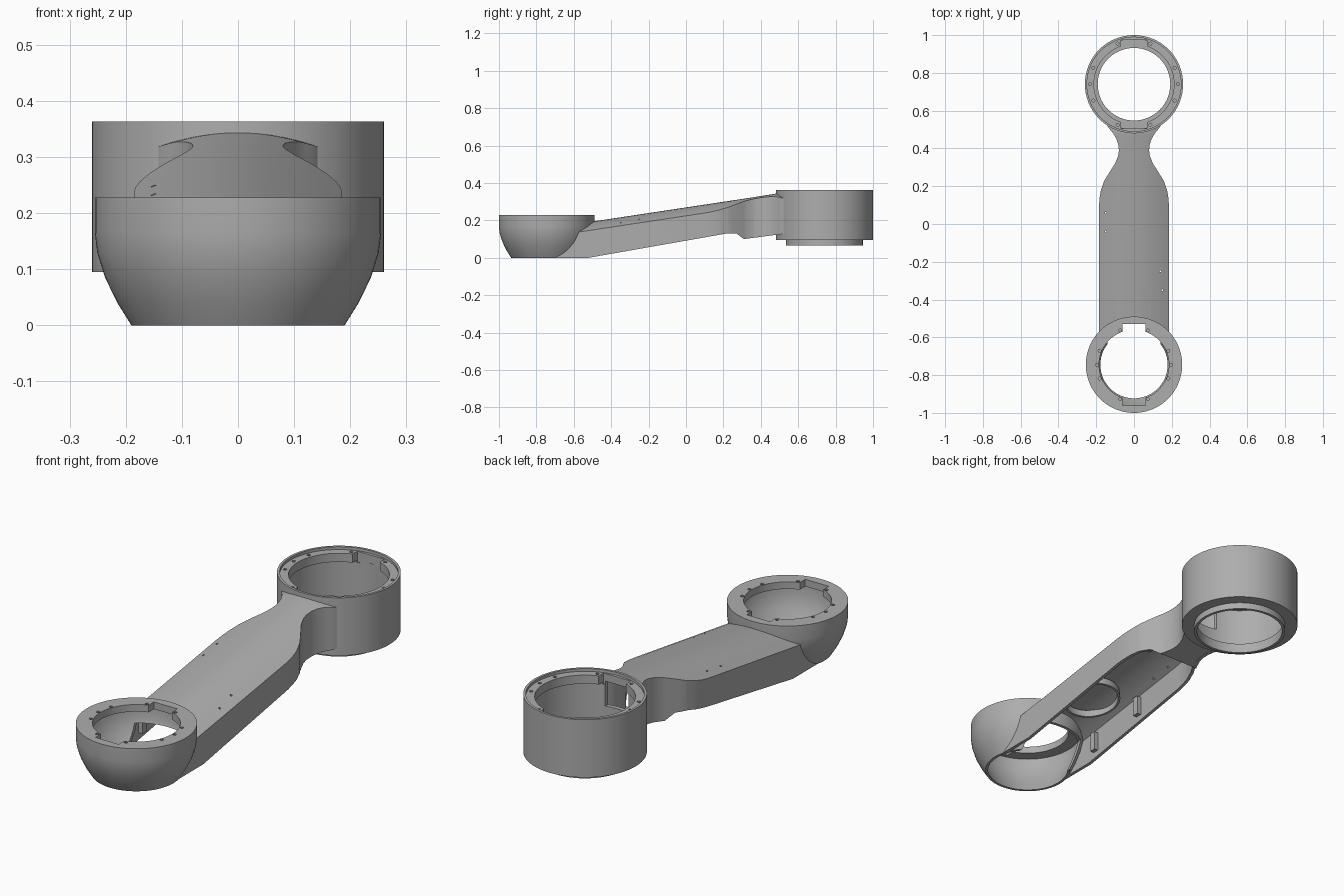
import bpy, bmesh, math
from mathutils import Matrix

cube = bpy.data.objects.get("Cube")
if cube:
    bpy.data.objects.remove(cube, do_unlink=True)

grey = bpy.data.materials.new("plain_grey")
grey.use_nodes = True
COLOUR = (0.42, 0.42, 0.42, 1)
grey.diffuse_color = COLOUR
grey.node_tree.nodes["Principled BSDF"].inputs["Base Color"].default_value = COLOUR

FRONT, REAR = -0.745, 0.74   # ring centres along y


def make(name, bm):
    bmesh.ops.recalc_face_normals(bm, faces=bm.faces)
    mesh = bpy.data.meshes.new(name)
    bm.to_mesh(mesh)
    bm.free()
    mesh.materials.append(grey)
    ob = bpy.data.objects.new(name, mesh)
    bpy.context.collection.objects.link(ob)
    return ob


def skin(name, loops, closed):
    """Join equal loops of points into a solid; closed also joins last to first."""
    bm = bmesh.new()
    rows = [[bm.verts.new(p) for p in loop] for loop in loops]
    n = len(rows[0])
    pairs = list(zip(rows, rows[1:])) + ([(rows[-1], rows[0])] if closed else [])
    for a, b in pairs:
        for i in range(n):
            j = (i + 1) % n
            bm.faces.new((a[i], a[j], b[j], b[i]))
    if not closed:
        bm.faces.new(rows[0])
        bm.faces.new(rows[-1])
    return make(name, bm)


def lathe(name, profile, y, steps=96):
    loops = []
    for k in range(steps):
        a = math.tau * k / steps
        loops.append([(r * math.cos(a), y + r * math.sin(a), z) for r, z in profile])
    return skin(name, loops, True)


def box(name, x0, x1, y0, y1, z0, z1):
    return skin(name, [[(x0, y, z0), (x1, y, z0), (x1, y, z1), (x0, y, z1)]
                       for y in (y0, y1)], False)


def drum(name, x, y, profile, steps):
    """Solid turned shape from a profile running bottom to top."""
    return skin(name, [[(x + r * math.cos(math.tau * k / steps),
                         y + r * math.sin(math.tau * k / steps), z)
                        for k in range(steps)] for r, z in profile], False)


def cut(ob, cutter):
    cutter.hide_render = True
    mod = ob.modifiers.new("cut", "BOOLEAN")
    mod.operation = "DIFFERENCE"
    mod.solver = "EXACT"
    mod.object = cutter
    bpy.context.view_layer.objects.active = ob
    bpy.ops.object.modifier_apply(modifier=mod.name)
    bpy.data.objects.remove(cutter, do_unlink=True)


def lerp(points, y):
    for (a, u), (b, v) in zip(points, points[1:]):
        if y <= b:
            return u + (v - u) * max(0, (y - a) / (b - a))
    return points[-1][1]


# Front bowl with a flange around its mouth
bowl_side = [(0.19, 0), (0.215, 0.04), (0.237, 0.085), (0.251, 0.13), (0.255, 0.165), (0.255, 0.228)]
bowl_inside = [(0.185, 0.228), (0.185, 0.195), (0.24, 0.195), (0.24, 0.14),
               (0.222, 0.085), (0.2, 0.04), (0.178, 0)]
bowl = lathe("front_bowl", bowl_side + bowl_inside, FRONT)
cut(bowl, box("notch", -0.06, 0.06, FRONT - 0.215, FRONT + 0.215, 0.19, 0.25))
cut(bowl, box("passage", -0.14, 0.14, FRONT + 0.1, FRONT + 0.3, -0.05, 0.12))

# Rear ring with bottom lip and bolting ledge
ring = lathe("rear_ring", [
    (0.205, 0.065), (0.205, 0.095), (0.26, 0.095), (0.26, 0.363), (0.249, 0.363),
    (0.249, 0.35), (0.212, 0.35), (0.212, 0.31), (0.24, 0.31), (0.24, 0.11),
    (0.192, 0.11), (0.192, 0.065)], REAR)
cut(ring, box("ledge_gap", -0.07, 0.07, REAR - 0.235, REAR + 0.235, 0.3, 0.4))
cut(ring, box("cable_window", -0.06, 0.06, REAR - 0.3, REAR - 0.2, 0.2, 0.315))

# Bolt holes in both flanges
for ob, y, r, z in ((bowl, FRONT, 0.196, 0.21), (ring, REAR, 0.232, 0.335)):
    for side in (0, 180):
        for angle in (-68, -22, 0, 22, 68):
            a = math.radians(side + angle)
            cut(ob, drum("bolt_hole", r * math.cos(a), y + r * math.sin(a),
                         [(0.008, z - 0.01), (0.008, z + 0.05)], 10))

# Arm outline, crown line and underside along y
WIDTH = [(-0.75, 0.185), (0.1, 0.185), (0.14, 0.182), (0.18, 0.175), (0.23, 0.157),
         (0.28, 0.126), (0.32, 0.1), (0.36, 0.084), (0.39, 0.08), (0.42, 0.083),
         (0.45, 0.093), (0.48, 0.11), (0.51, 0.135), (0.54, 0.152)]
TOP = [(-0.75, 0.156), (0.37, 0.325), (0.48, 0.343), (0.54, 0.346)]
BOTTOM = [(-0.75, 0), (-0.52, 0), (0.22, 0.13), (0.27, 0.13), (0.31, 0.1), (0.54, 0.13)]
WALL = 0.015


def crown(y, inset):
    """Arched line from one side to the other at station y."""
    hw = lerp(WIDTH, y) - inset
    pts = []
    for k in range(13):
        x = hw * (k / 6 - 1)
        pts.append((x, y, lerp(TOP, y) - inset - 0.045 * (x / 0.185) ** 2))
    return pts


def channel(y):
    outer, inner = crown(y, 0), crown(y, WALL)[::-1]
    base = lerp(BOTTOM, y)

    def foot(p):
        return (p[0], y, base)
    return ([foot(outer[0])] + outer + [foot(outer[-1]), foot(inner[0])]
            + inner + [foot(inner[-1])])


stations = sorted({y for line in (WIDTH, TOP, BOTTOM) for y, _ in line}
                  | {0.12, 0.16, 0.205, 0.255, 0.3, 0.34, 0.405, 0.435, 0.465, 0.495, 0.525})
arm = skin("arm_channel", [channel(y) for y in stations], False)

# Plate closing the underside of the neck
floor = []
for y in stations:
    if y >= 0.31:
        hw, base = lerp(WIDTH, y) - 0.004, lerp(BOTTOM, y) + 0.001
        floor.append([(-hw, y, base), (hw, y, base), (hw, y, base + WALL), (-hw, y, base + WALL)])
neck = skin("neck_floor", floor, False)

# Trim the arm to the ring and bowl
for part in (arm, neck):
    cut(part, drum("ring_trim", 0, REAR, [(0.25, 0), (0.25, 0.5)], 96))
cut(arm, drum("bowl_trim", 0, FRONT, [(0.187, -0.05)] +
              [(r - 0.003, z) for r, z in bowl_side] + [(0.252, 0.3)], 96))

# Small screw holes through the arm top
for x, y in ((-0.15, 0.06), (-0.15, -0.04), (0.14, -0.25), (0.15, -0.35)):
    z = lerp(TOP, y)
    cut(arm, drum("screw_hole", x, y, [(0.005, z - 0.08), (0.005, z + 0.02)], 8))

# Stiffeners inside the arm
parts = [bowl, ring, arm, neck]
for name, s in (("left", 1), ("right", -1)):
    for tag, y in (("front", -0.47), ("middle", -0.17)):
        z = lerp(BOTTOM, y)
        x0, x1 = sorted((s * 0.15, s * 0.175))
        parts.append(box(f"{name}_{tag}_rib", x0, x1, y - 0.015, y + 0.015, z + 0.03, z + 0.12))
parts.append(box("centre_rib", -0.008, 0.008, 0.1, 0.25, 0.24, 0.275))
collar = lathe("inner_collar", [(0.12, -0.02), (0.13, -0.02), (0.13, 0.014), (0.12, 0.014)], 0, 48)
collar.data.transform(Matrix.Translation((0, -0.3, 0.184)) @ Matrix.Rotation(0.15, 4, "X"))
parts.append(collar)

# Smooth curved faces, keep edges sharp
bpy.ops.object.select_all(action="DESELECT")
for ob in parts:
    ob.select_set(True)
bpy.context.view_layer.objects.active = bowl
bpy.ops.object.shade_smooth_by_angle(angle=math.radians(30))
